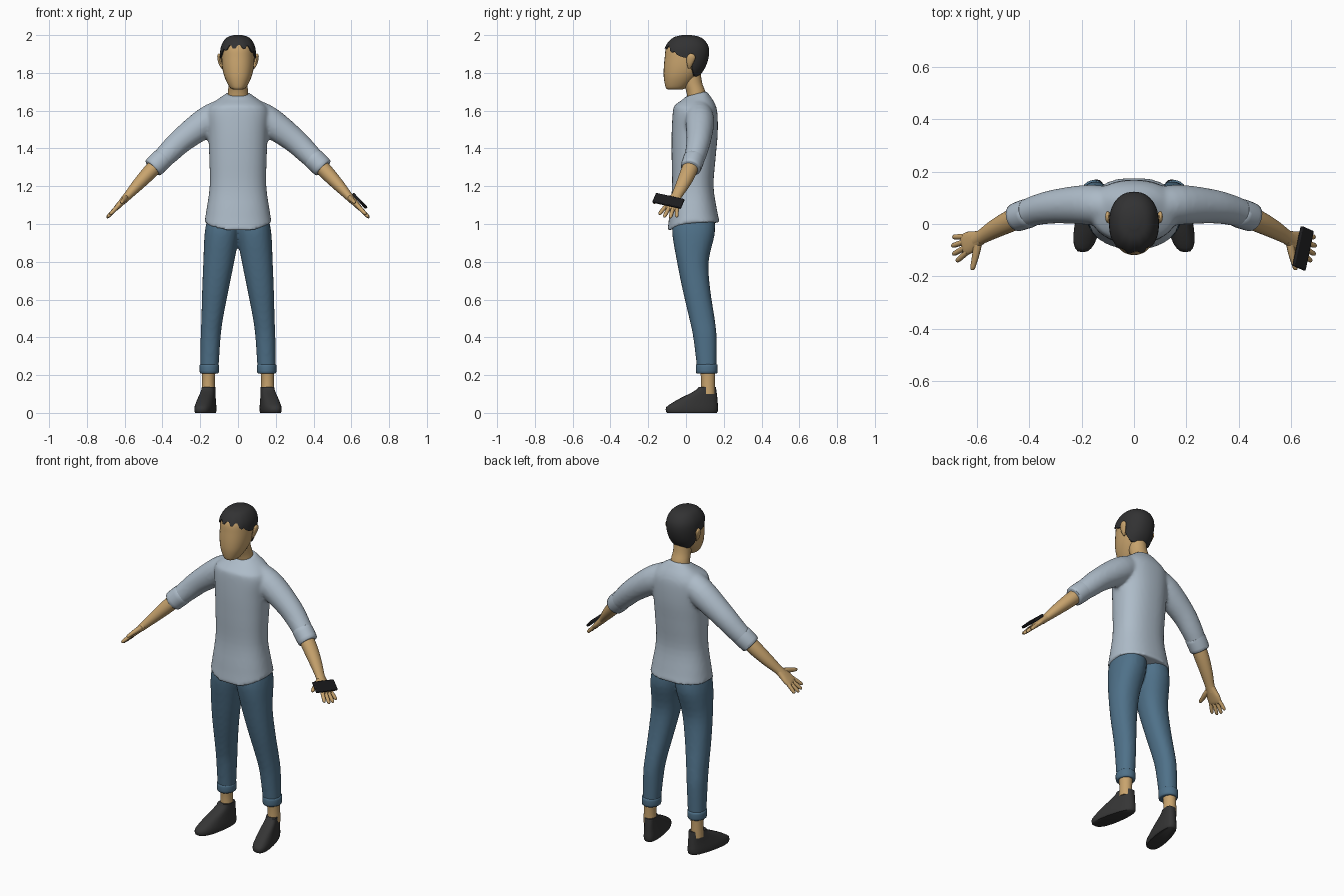
import bpy, bmesh, math
from mathutils import Vector, Matrix

if "Cube" in bpy.data.objects:
    bpy.data.objects.remove(bpy.data.objects["Cube"])


def mat(name, rgb):
    m = bpy.data.materials.new(name)
    m.diffuse_color = (*rgb, 1)
    m.use_nodes = True
    m.node_tree.nodes["Principled BSDF"].inputs["Base Color"].default_value = m.diffuse_color
    return m


SHIRT = mat("pale_blue_grey_cloth", (.42, .50, .58))
DENIM = mat("blue_denim", (.078, .165, .25))
SKIN = mat("tan_skin", (.58, .37, .155))
HAIR = mat("dark_hair", (.032, .032, .033))
SHOE = mat("charcoal_shoe", (.036, .036, .036))
BLACK = mat("black_case", (.012, .012, .014))
GLASS = mat("grey_screen", (.25, .30, .36))
Y = Vector((0, 1, 0))


def spline(keys, n):
    """Catmull-Rom interpolation of number tuples."""
    out = []
    for i in range(len(keys) - 1):
        a, b, c, d = (keys[max(0, min(len(keys) - 1, i + k))] for k in (-1, 0, 1, 2))
        for j in range(n):
            t = j / n
            out.append(tuple(.5 * (2 * q + (r - p) * t + (2 * p - 5 * q + 4 * r - s) * t * t
                                   + (3 * q - p - 3 * r + s) * t ** 3)
                             for p, q, r, s in zip(a, b, c, d)))
    return out + [tuple(keys[-1])]


def oval(a, p):
    c, s = math.cos(a), math.sin(a)
    return (math.copysign(abs(c) ** (2 / p), c), math.copysign(abs(s) ** (2 / p), s))


def skin_rows(bm, rows, caps=True):
    rows = [[bm.verts.new(v) for v in r] for r in rows]
    k = len(rows[0])
    for r, q in zip(rows, rows[1:]):
        for i in range(k):
            bm.faces.new((r[i], r[(i + 1) % k], q[(i + 1) % k], q[i]))
    if caps:
        bm.faces.new(rows[0])
        bm.faces.new(rows[-1])


def loft(bm, keys, side=1, flat=False, n=4, seg=24, p=2.0, warp=None):
    """Tube through keys (x, y, z, ru, rv); flat keeps the rings horizontal."""
    ks = spline(keys, n)
    rows = []
    for i, k in enumerate(ks):
        c = Vector(k[:3])
        t = Vector((0, 0, 1)) if flat else (
            Vector(ks[min(i + 1, len(ks) - 1)][:3]) - Vector(ks[max(i - 1, 0)][:3])).normalized()
        u = Y.cross(t).normalized()
        v = t.cross(u)
        row = []
        for j in range(seg):
            a, b = oval(2 * math.pi * j / seg, p)
            q = c + u * a * k[3] + v * b * k[4]
            q = warp(q) if warp else q
            row.append(Vector((q.x * side, q.y, q.z)))
        rows.append(row)
    skin_rows(bm, rows)


def box_keys(rows):
    """(z, x_in, x_out, y_front, y_back) -> loft keys."""
    return [((a + b) / 2, (f + k) / 2, z, (b - a) / 2, (k - f) / 2) for z, a, b, f, k in rows]


def finish(bm, name, material, fuse=0):
    bmesh.ops.recalc_face_normals(bm, faces=bm.faces)
    me = bpy.data.meshes.new(name)
    bm.to_mesh(me)
    bm.free()
    ob = bpy.data.objects.new(name, me)
    bpy.context.collection.objects.link(ob)
    me.materials.append(material)
    bpy.ops.object.select_all(action='DESELECT')
    ob.select_set(True)
    bpy.context.view_layer.objects.active = ob
    bpy.ops.object.shade_smooth_by_angle(angle=math.radians(50))
    if fuse:
        r = ob.modifiers.new("fuse", 'REMESH')
        r.mode, r.voxel_size, r.use_smooth_shade = 'VOXEL', fuse, True
        s = ob.modifiers.new("soften", 'SMOOTH')
        s.factor, s.iterations = .5, 5
    return ob


def clamp(t):
    return max(0, min(1, t))


# Shirt: torso and sleeves fused together, hem and collar dip at the front
def shirt_warp(q):
    dip = clamp((1.08 - q.z) / .07) * .047 * max(0, -q.y / .095) ** 1.3
    dip += clamp((q.z - 1.62) / .07) * max(0, .1 - q.y) * .27
    return q - Vector((0, 0, dip))


bm = bmesh.new()
loft(bm, box_keys([(z, -w, w, f, b) for z, w, f, b in (
    (1.008, .178, -.099, .179), (1.07, .168, -.087, .165), (1.2, .15, -.074, .146),
    (1.35, .152, -.076, .157), (1.48, .158, -.076, .168), (1.59, .165, -.07, .166),
    (1.64, .137, -.06, .152), (1.675, .098, -.038, .13), (1.702, .062, -.002, .11))]),
    flat=True, p=2.3, seg=40, warp=shirt_warp)
for s in (1, -1):
    loft(bm, [(.06, .06, 1.6, .071, .07), (.16, .073, 1.545, .079, .077), (.29, .068, 1.45, .067, .066),
              (.37, .053, 1.375, .06, .058), (.43, .032, 1.315, .052, .052)], s)
finish(bm, "shirt", SHIRT, .01)

# Trousers: two legs fused at the hips
bm = bmesh.new()
for s in (1, -1):
    loft(bm, box_keys([(1.04, -.01, .16, -.065, .15), (.95, -.008, .177, -.073, .153),
                       (.8, .02, .184, -.048, .12), (.65, .05, .19, -.018, .129),
                       (.5, .079, .194, .017, .152), (.4, .092, .198, .038, .162),
                       (.22, .104, .199, .06, .161)]), s, flat=True, p=2.2)
finish(bm, "trousers", DENIM, .01)

# Head and neck
HEAD = spline(box_keys([(z, -w, w, f, b) for z, w, f, b in (
    (1.712, .022, -.095, -.02), (1.722, .042, -.107, .0), (1.77, .068, -.117, .05),
    (1.82, .082, -.118, .09), (1.88, .087, -.113, .112), (1.93, .084, -.106, .113),
    (1.965, .068, -.083, .093), (1.985, .045, -.053, .063), (1.993, .012, -.012, .02))]), 5)


def head_at(z):
    for a, b in zip(HEAD, HEAD[1:]):
        if z <= b[2]:
            t = clamp((z - a[2]) / (b[2] - a[2]))
            return [i + (j - i) * t for i, j in zip(a, b)]
    return HEAD[-1]


bm = bmesh.new()
loft(bm, HEAD, flat=True, n=1, seg=32, p=2.2)
finish(bm, "head", SKIN)
bm = bmesh.new()
loft(bm, [(0, .062, 1.64, .058, .05), (0, .052, 1.70, .053, .05), (0, .035, 1.75, .05, .05),
          (0, .025, 1.82, .05, .05)], flat=True)
finish(bm, "neck", SKIN)

# Hair: cap over the skull with a ragged fringe and a low nape
LINE = [(-1, 1.938), (-.75, 1.932), (-.5, 1.905), (-.2, 1.885), (.2, 1.875), (.4, 1.815), (.7, 1.785), (1, 1.775)]


def hairline(s):
    for (a, za), (b, zb) in zip(LINE, LINE[1:]):
        if s <= b:
            return za + (zb - za) * clamp((s - a) / (b - a))
    return LINE[-1][1]


bm = bmesh.new()
rows = []
for j in range(20):
    row = []
    for i in range(48):
        a = 2 * math.pi * i / 48
        c, s = oval(a, 2.2)
        low = hairline(math.sin(a)) + (.009 * (-1) ** (i // 2) if math.sin(a) < -.4 else 0)
        t = min(j, 18) / 18
        z = 1.993 - (1.993 - low) * t ** 1.6
        h = head_at(z)
        g = .008 if j < 19 else -.008
        row.append((c * (h[3] + g), h[1] + s * (h[4] + g), z + .007 * (1 - t)))
    rows.append(row)
skin_rows(bm, rows)
finish(bm, "hair", HAIR)

# Hand frame: D runs along the fingers, V across the palm, N out of its back
D = Vector((.66, -.69, -.29)).normalized()
V = (Y - D * Y.dot(D)).normalized()
N = V.cross(D).normalized()
W = Vector((.592, -.055, 1.14))
D = Vector((.66, -.29, -.69)).normalized()
V = (Y - D * Y.dot(D)).normalized()
N = Y.cross(D).normalized()


def at(l, v, ru, rv):
    return (*(W + D * l + V * v), ru, rv)


for s, tag in ((1, "left"), (-1, "right")):
    # Ears
    bm = bmesh.new()
    loft(bm, [(.084, .018, 1.822, .004, .006), (.092, .02, 1.845, .009, .015),
              (.099, .026, 1.875, .01, .023), (.101, .028, 1.893, .008, .018),
              (.1, .028, 1.902, .003, .006)], s, flat=True, seg=12)
    finish(bm, tag + "_ear", SKIN)
    # Rolled sleeve cuff
    bm = bmesh.new()
    loft(bm, [(.398, .043, 1.348, .05, .05), (.4, .042, 1.346, .057, .056), (.425, .034, 1.322, .057, .056),
              (.449, .025, 1.298, .055, .054), (.452, .024, 1.295, .045, .045)], s, n=2)
    finish(bm, tag + "_sleeve_cuff", SHIRT)
    # Forearm
    bm = bmesh.new()
    loft(bm, [(.41, .037, 1.335, .04, .042), (.47, .012, 1.272, .039, .042), (.53, -.018, 1.208, .032, .036),
              (.58, -.048, 1.153, .023, .028), (.605, -.062, 1.126, .02, .028)], s)
    finish(bm, tag + "_forearm", SKIN)
    # Palm, four fingers and thumb
    bm = bmesh.new()
    loft(bm, [at(-.012, 0, .02, .027), at(.02, 0, .018, .034), at(.05, 0, .016, .042),
              at(.08, 0, .013, .042), at(.093, 0, .007, .037)], s, p=2.4, seg=20)
    for off, length in ((-.031, .068), (-.011, .08), (.01, .076), (.03, .06)):
        loft(bm, [at(.075 + length * t, off * (1 + .55 * t), r, r)
                  for t, r in ((0, .011), (.5, .0105), (.88, .009), (1, .003))], s, n=2, seg=10)
    loft(bm, [at(.01, -.018, .015, .016), at(.03, -.05, .014, .015), at(.05, -.078, .011, .012),
              at(.066, -.1, .009, .009), at(.069, -.105, .003, .003)], s, n=2, seg=10)
    finish(bm, tag + "_hand", SKIN)
    # Rolled trouser cuff
    bm = bmesh.new()
    loft(bm, [(.152, .11, z, r, r + .006) for z, r in
              ((.208, .042), (.212, .05), (.235, .052), (.254, .051), (.258, .044))], s, flat=True, n=2)
    finish(bm, tag + "_trouser_cuff", DENIM)
    # Ankle
    bm = bmesh.new()
    loft(bm, [(.157, .117, .1, .036, .038), (.157, .117, .17, .034, .037), (.155, .115, .23, .037, .04)], s, flat=True)
    finish(bm, tag + "_ankle", SKIN)
    # Shoe, toes turned outwards
    bm = bmesh.new()
    loft(bm, [(.157, (f + b) / 2, z, w, (b - f) / 2) for z, w, f, b in (
        (0, .046, -.1, .162), (.008, .05, -.106, .168), (.03, .05, -.105, .17), (.052, .047, -.075, .168),
        (.078, .043, -.03, .166), (.105, .04, .025, .163), (.125, .038, .058, .16), (.136, .038, .065, .158),
        (.137, .033, .072, .152))], s, flat=True, n=2, p=2.7,
        warp=lambda q: Vector((.157 + (q.x - .157) * (.88 + .12 * clamp((.12 - q.y) / .1)) + .19 * (.1 - q.y),
                               q.y, q.z)))
    finish(bm, tag + "_shoe", SHOE)

# Phone lying across the left palm, with a thin screen plate
for name, material, lift, size in (("phone_body", BLACK, -.026, (.014, .158, .066)),
                                   ("phone_screen", GLASS, -.0185, (.002, .14, .056))):
    bm = bmesh.new()
    m = Matrix((N, V, D)).transposed().to_4x4()
    m.translation = W + D * .058 + V * -.022 + N * lift
    bmesh.ops.create_cube(bm, size=1, matrix=m @ Matrix.Diagonal((*size, 1)))
    ob = finish(bm, name, material)
    if name == "phone_body":
        b = ob.modifiers.new("round", 'BEVEL')
        b.width, b.segments = .004, 2
